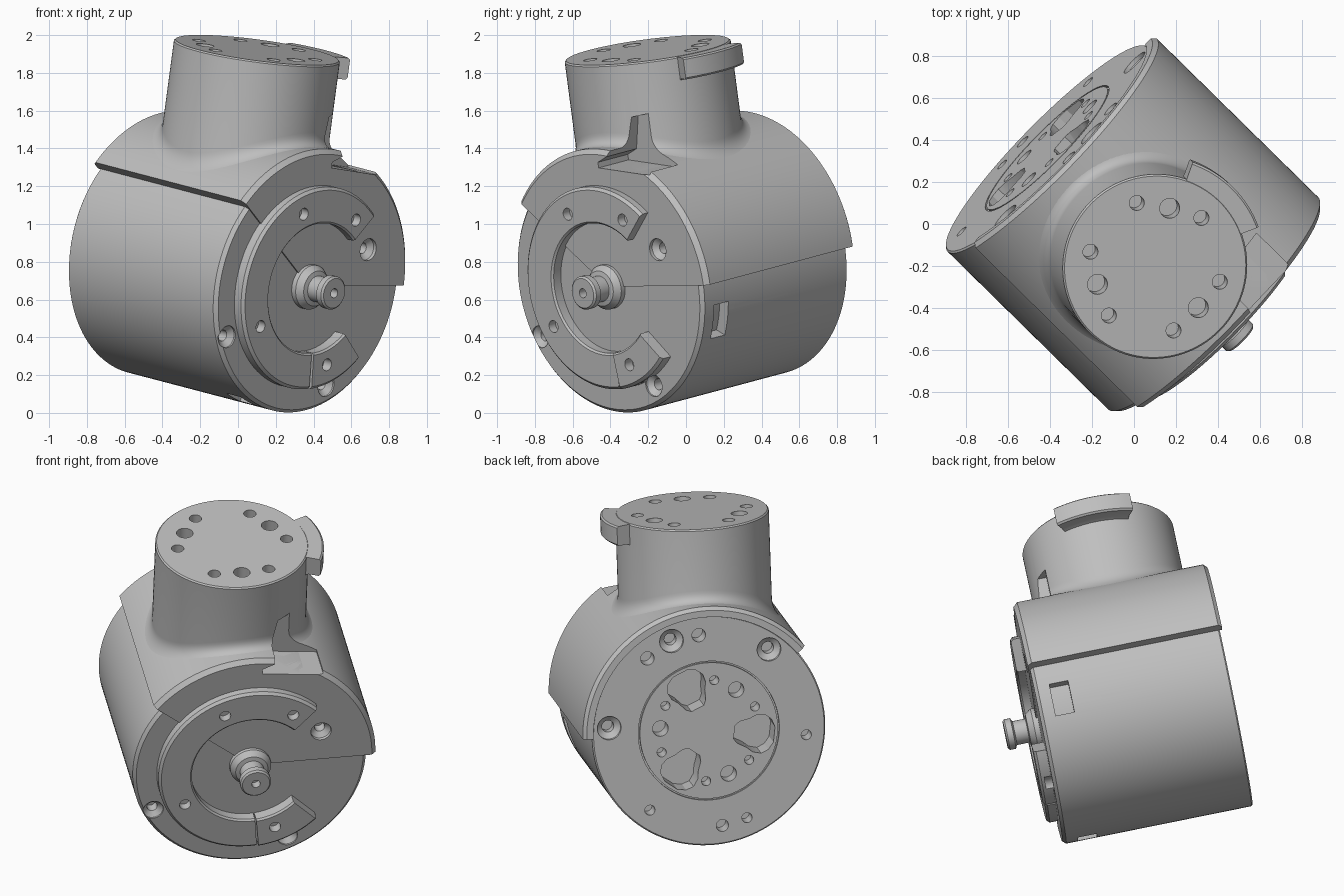
import bpy, bmesh
from math import sin, cos, radians, sqrt, pi
from mathutils import Matrix, Vector

if "Cube" in bpy.data.objects:
    bpy.data.objects.remove(bpy.data.objects["Cube"])

# Drum leans forward and is turned toward the front right corner
PLACE = (Matrix.Translation((-0.023, -0.023, 0.773))
         @ Matrix.Rotation(radians(45.5), 4, 'Z') @ Matrix.Rotation(radians(10.6), 4, 'X'))
FRONT, BACK, DRUM_R, SHELL_R = 0.57, -0.557, 0.683, 0.738
NECK_R, NECK_TOP, NECK_X = 0.443, 1.168, -0.042

grey = bpy.data.materials.new("machined grey")
grey.use_nodes = True
COLOUR = (0.52, 0.52, 0.52, 1)
grey.diffuse_color = COLOUR
grey.node_tree.nodes["Principled BSDF"].inputs["Base Color"].default_value = COLOUR


def along_drum(r, a, h):
    return Vector((r * cos(a), -h, r * sin(a)))


def along_neck(r, a, h):
    return Vector((NECK_X + r * cos(a), r * sin(a), h))


def lathe(bm, outline, axis=along_drum, start=0, end=360, steps=96, shift=(0, 0, 0)):
    """Turn a closed (radius, height) outline about an axis."""
    full = end - start == 360
    count = steps if full else steps + 1
    rings = []
    for i in range(count):
        a = radians(start + (end - start) * i / steps)
        rings.append([bm.verts.new(axis(r, a, h) + Vector(shift)) for r, h in outline])
    n = len(outline)
    for i in range(steps):
        one, two = rings[i], rings[(i + 1) % count]
        for j in range(n):
            k = (j + 1) % n
            if outline[j][0] or outline[k][0]:
                bm.faces.new((one[j], one[k], two[k], two[j]))
    if not full:
        bm.faces.new(rings[0])
        bm.faces.new(rings[-1])


def prism(bm, points, back, front):
    """Extrude an x-z polygon along the drum."""
    low = [bm.verts.new((x, back, z)) for x, z in points]
    high = [bm.verts.new((x, front, z)) for x, z in points]
    bm.faces.new(low)
    bm.faces.new(high)
    for i in range(len(points)):
        j = (i + 1) % len(points)
        bm.faces.new((low[i], low[j], high[j], high[i]))


def make(name, bm):
    bmesh.ops.remove_doubles(bm, verts=bm.verts, dist=1e-5)
    bmesh.ops.recalc_face_normals(bm, faces=bm.faces)
    mesh = bpy.data.meshes.new(name)
    bm.to_mesh(mesh)
    bm.free()
    mesh.materials.append(grey)
    obj = bpy.data.objects.new(name, mesh)
    obj.matrix_world = PLACE
    bpy.context.collection.objects.link(obj)
    return obj


def turned(name, outline, **options):
    bm = bmesh.new()
    lathe(bm, outline, **options)
    return make(name, bm)


def drill(bm, r, angle, face, size, depth=0.1, sign=1, axis=along_drum, sink=False):
    """Add one hole cutter; sink gives it a wide conical mouth."""
    inner = size * 0.5 if sink else size
    outline = [(0, face + sign * 0.03), (size, face + sign * 0.03), (size, face - sign * 0.02),
               (inner, face - sign * 0.045), (inner, face - sign * depth), (0, face - sign * depth)]
    lathe(bm, outline, axis, steps=24, shift=axis(r, radians(angle), 0) - axis(0, 0, 0))


# Drum body and the larger pie-shaped shell, whose rim stands proud at the back
drum = turned("drum_body", [
    (0, BACK), (DRUM_R - 0.008, BACK), (DRUM_R, BACK + 0.008),
    (DRUM_R, FRONT - 0.03), (DRUM_R - 0.018, FRONT - 0.01), (0, FRONT - 0.01)], steps=128)
shell = turned("upper_shell", [
    (0, BACK + 0.003), (DRUM_R - 0.004, BACK + 0.003), (DRUM_R - 0.004, BACK - 0.015),
    (SHELL_R - 0.02, BACK - 0.015), (SHELL_R, BACK + 0.005),
    (SHELL_R, FRONT - 0.025), (SHELL_R - 0.025, FRONT), (0, FRONT)],
    start=0.5, end=141.5, steps=64)

# Neck with a fillet that follows the shell
bm = bmesh.new()
FILLET, SIDES, CURVE = 0.07, 96, 8
rows = [[] for _ in range(CURVE + 4)]
for i in range(SIDES):
    a = 2 * pi * i / SIDES

    def surface(r):
        return sqrt(SHELL_R ** 2 - along_neck(r, a, 0).x ** 2) - 0.003

    wide = NECK_R + FILLET
    path = [(0.3, 0.4)]
    for s in range(CURVE + 1):
        t = s / CURVE
        r = wide * (1 - t) ** 2 + NECK_R * (1 - (1 - t) ** 2)
        h = (surface(wide) * (1 - t) ** 2 + surface(NECK_R) * 2 * t * (1 - t)
             + (surface(NECK_R) + FILLET) * t * t)
        path.append((r, h))
    path += [(NECK_R, NECK_TOP - 0.008), (NECK_R - 0.008, NECK_TOP)]
    for row, (r, h) in zip(rows, path):
        row.append(bm.verts.new(along_neck(r, a, h)))
for low, high in zip(rows, rows[1:]):
    for i in range(SIDES):
        j = (i + 1) % SIDES
        bm.faces.new((low[i], low[j], high[j], high[i]))
bm.faces.new(rows[0])
bm.faces.new(rows[-1])
neck = make("neck", bm)

# Locating tab on the neck rim
tab = turned("neck_tab", [
    (0.42, 1.03), (0.46, 1.05), (0.52, 1.05), (0.53, 1.06),
    (0.53, NECK_TOP - 0.01), (0.52, NECK_TOP - 0.002), (0.42, NECK_TOP - 0.002)],
    axis=along_neck, start=-25, end=25, steps=16)

# Open ring on the front, with a separate end block
RING = [(0.35, 0.53), (0.545, 0.53), (0.545, 0.61), (0.53, 0.625), (0.36, 0.625), (0.35, 0.615)]
ring = turned("front_ring", RING, start=47, end=275, steps=72)
block = turned("ring_end_block", [(r, h + 0.008) for r, h in RING], start=276, end=316, steps=16)

# Centre spindle
spindle = turned("spindle", [
    (0, 0.5), (0.12, 0.5), (0.12, 0.59), (0.095, 0.625), (0.07, 0.63), (0.07, 0.705),
    (0.09, 0.715), (0.09, 0.75), (0.08, 0.76), (0.025, 0.76), (0.025, 0.71), (0, 0.71)], steps=40)

# All holes and pockets in one cutter
bm = bmesh.new()
for r, angle in ((0.455, 26), (0.62, 206), (0.585, -66)):
    drill(bm, r, angle, FRONT, 0.06, sink=True)
for angle in (58, 113, 208, 290):
    drill(bm, 0.435, angle, 0.625, 0.033, depth=0.05)

# Back face: screws, plain holes, three pockets and a round groove
for angle in (51, 110, 174):
    drill(bm, 0.585, 180 - angle, BACK, 0.07, sign=-1, sink=True)
for angle, size in ((94, 0.04), (127, 0.04), (-7, 0.03), (231, 0.03), (276, 0.036), (291, 0.03)):
    drill(bm, 0.573, 180 - angle, BACK, size, sign=-1)
for middle in (66, 188, 307):
    turn = Matrix.Rotation(radians(middle), 2)
    half = [(0.15, 0.04), (0.175, 0.065), (0.23, 0.085), (0.27, 0.11),
            (0.32, 0.115), (0.36, 0.09), (0.385, 0.045)]
    shape = half + [(x, -z) for x, z in reversed(half)]
    prism(bm, [turn @ Vector(p) for p in shape], -BACK - 0.14, -BACK + 0.03)
    drill(bm, 0.285, middle + 60, BACK, 0.046, sign=-1)
    for side in (-32, 32):
        drill(bm, 0.3, middle + side, BACK, 0.027, sign=-1)
lathe(bm, [(0.404, BACK - 0.02), (0.413, BACK - 0.02), (0.413, BACK + 0.015), (0.404, BACK + 0.015)])

# Neck top: three groups of a large hole between two small ones
for middle in (31, 151, 271):
    drill(bm, 0.288, middle, NECK_TOP, 0.048, axis=along_neck)
    for side in (-30, 30):
        drill(bm, 0.32, middle + side, NECK_TOP, 0.036, axis=along_neck)

# Notch where neck meets the front rim, and shallow side slots
prism(bm, [(0.05, 0.64), (0.41, 0.6), (0.41, 0.66), (0.345, 0.73),
           (0.325, 0.9), (0.165, 0.88), (0.12, 0.7), (0.05, 0.67)], -0.7, -0.34)
for angle, wide in ((-18, 8), (-111, 5)):
    lathe(bm, [(0.62, 0.36), (0.73, 0.36), (0.73, 0.47), (0.62, 0.47)],
          start=angle - wide, end=angle + wide, steps=8)
cutter = make("hole_cutter", bm)
cutter.hide_render = True

for obj in (drum, shell, neck, ring, block):
    cut = obj.modifiers.new("holes", 'BOOLEAN')
    cut.operation = 'DIFFERENCE'
    cut.solver = 'EXACT'
    cut.object = cutter
    bpy.context.view_layer.objects.active = obj
    bpy.ops.object.modifier_apply(modifier=cut.name)
bpy.data.objects.remove(cutter)

# Smooth shading with crisp edges
bpy.ops.object.select_all(action='DESELECT')
for obj in (drum, shell, neck, tab, ring, block, spindle):
    obj.select_set(True)
bpy.context.view_layer.objects.active = drum
bpy.ops.object.shade_smooth_by_angle(angle=radians(28))
